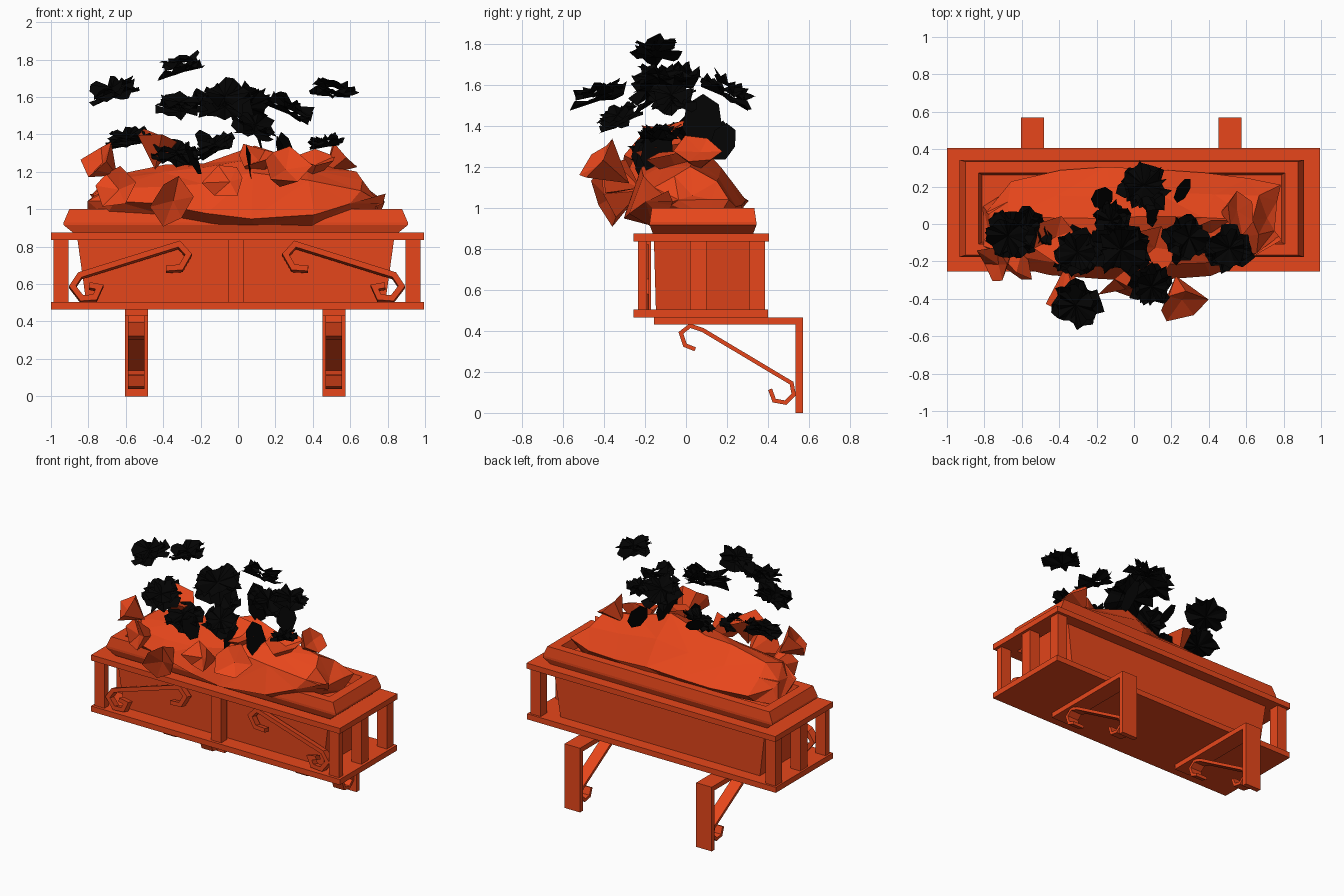
import bpy, bmesh, math, random
from mathutils import Vector, Matrix

random.seed(7)
if "Cube" in bpy.data.objects:
    bpy.data.objects.remove(bpy.data.objects["Cube"])


def material(name, rgb):
    m = bpy.data.materials.new(name)
    m.use_nodes = True
    m.diffuse_color = (*rgb, 1)
    bsdf = next(n for n in m.node_tree.nodes if n.type == 'BSDF_PRINCIPLED')
    bsdf.inputs["Base Color"].default_value = (*rgb, 1)
    return m


ORANGE = material("burnt_orange", (0.8, 0.062, 0.011))
BLACK = material("soft_black", (0.001, 0.001, 0.001))


def finish(bm, name, mat=ORANGE):
    bmesh.ops.recalc_face_normals(bm, faces=bm.faces)
    me = bpy.data.meshes.new(name)
    bm.to_mesh(me)
    bm.free()
    me.materials.append(mat)
    ob = bpy.data.objects.new(name, me)
    bpy.context.collection.objects.link(ob)
    return ob


def box(name, x0, x1, y0, y1, z0, z1):
    bm = bmesh.new()
    size = Matrix.Diagonal((x1 - x0, y1 - y0, z1 - z0, 1))
    centre = Matrix.Translation(((x0 + x1) / 2, (y0 + y1) / 2, (z0 + z1) / 2))
    bmesh.ops.create_cube(bm, size=1, matrix=centre @ size)
    return finish(bm, name)


def loft(bm, rings):
    """Skin a list of equal closed rings of points and cap both ends."""
    rings = [[bm.verts.new(p) for p in ring] for ring in rings]
    n = len(rings[0])
    for r, s in zip(rings, rings[1:]):
        for k in range(n):
            bm.faces.new((r[k], r[(k + 1) % n], s[(k + 1) % n], s[k]))
    bm.faces.new(rings[0])
    bm.faces.new(rings[-1])


def ribbon(name, path, thick, place):
    """Flat bar following a 2D path; place(a, b, side) maps it to space."""
    bm = bmesh.new()
    pts = [Vector(p) for p in path]
    rings = []
    for i, p in enumerate(pts):
        before = (p - pts[i - 1]).normalized() if i else None
        after = (pts[i + 1] - p).normalized() if i + 1 < len(pts) else before
        before = before or after
        t = (before + after).normalized()
        n = Vector((-t.y, t.x)) * thick / 2 / max(0.6, t.dot(after))
        a, b = p + n, p - n
        rings.append([place(q.x, q.y, s) for q, s in ((a, 0), (b, 0), (b, 1), (a, 1))])
    loft(bm, rings)
    return finish(bm, name)


# Stand: solid tray, open top rail and posts
box("tray", -1, 0.995, -0.255, 0.4, 0.465, 0.505)
for name, y0, y1 in (("front", -0.255, -0.17), ("back", 0.31, 0.405)):
    box(name + "_top_rail", -1, 0.995, y0, y1, 0.835, 0.875)
for side, x0, x1, rail0, rail1 in (("right", -0.987, -0.907, -1, -0.87),
                                   ("left", 0.896, 0.976, 0.86, 0.995)):
    box(side + "_top_rail", rail0, rail1, -0.17, 0.31, 0.835, 0.875)
    for pos, y0, y1 in (("front", -0.235, -0.19), ("middle", 0.02, 0.1),
                        ("back", 0.31, 0.385)):
        box(f"{side}_{pos}_post", x0, x1, y0, y1, 0.505, 0.835)
box("front_centre_post", -0.05, 0.03, -0.235, -0.17, 0.505, 0.835)

# Planter trough: rectangular loft, outside up then down inside
bm = bmesh.new()
profile = ((0.8, 0.23, 0.505), (0.85, 0.24, 0.865), (0.87, 0.245, 0.875),
           (0.92, 0.26, 0.915), (0.92, 0.26, 0.93), (0.89, 0.25, 1.0),
           (0.82, 0.19, 1.0), (0.8, 0.18, 0.93))
loft(bm, [[(-0.012 + sx * hx, 0.083 + sy * hy, z)
           for sx, sy in ((-1, -1), (1, -1), (1, 1), (-1, 1))] for hx, hy, z in profile])
finish(bm, "planter_trough")

# Front scrolls, mirrored across the centre
scroll = [(-0.38, 0.685), (-0.3, 0.69), (-0.26, 0.76), (-0.31, 0.815), (-0.84, 0.65),
          (-0.88, 0.59), (-0.83, 0.525), (-0.76, 0.53), (-0.735, 0.585), (-0.79, 0.595)]
for side, m in (("right", 1), ("left", -1)):
    ribbon(side + "_front_scroll", scroll, 0.03,
           lambda a, b, s: (-0.005 + m * a, -0.23 + 0.05 * s, b - 0.012 * s))

# Wall brackets with scrolled braces
brace = [(0.045, 0.31), (-0.005, 0.33), (-0.025, 0.39), (0.02, 0.425), (0.08, 0.405),
         (0.515, 0.145), (0.525, 0.09), (0.485, 0.05), (0.43, 0.06), (0.41, 0.115)]
for side, x in (("right", -0.543), ("left", 0.513)):
    box(side + "_bracket_wall_plate", x - 0.062, x + 0.062, 0.535, 0.57, 0, 0.465)
    box(side + "_bracket_arm", x - 0.062, x + 0.062, -0.155, 0.535, 0.43, 0.465)
    ribbon(side + "_bracket_scroll", brace, 0.02,
           lambda a, b, s: (x - 0.044 + 0.088 * s, a, b))

# Crumpled foliage mound: sections along x as (x, low z, top z, front y, back y)
bm = bmesh.new()
sections = ((-0.77, 0.98, 1.1, -0.12, 0.1), (-0.68, 0.97, 1.19, -0.21, 0.22),
            (-0.42, 0.95, 1.23, -0.27, 0.27), (-0.15, 0.9, 1.25, -0.29, 0.29),
            (0.1, 0.89, 1.32, -0.29, 0.31), (0.4, 0.92, 1.27, -0.26, 0.28),
            (0.63, 0.97, 1.2, -0.19, 0.25), (0.75, 1.0, 1.07, -0.1, 0.19))
rings = []
for x, low, top, yf, yb in sections:
    rise = top - 1.0
    ring = [(yf * 0.6, low), (yf, low + 0.07), (yf * 0.75, 1 + 0.6 * rise), (yf * 0.3, 1 + 0.85 * rise),
            (0.04, top), (yb * 0.55, 1 + 0.6 * rise), (yb, 1.02), (yb * 0.8, 0.94)]
    wobble = lambda d: random.uniform(-d, d)
    rings.append([(x + wobble(0.04), y + wobble(0.02), z + wobble(0.022)) for y, z in ring])
loft(bm, rings)
bmesh.ops.triangulate(bm, faces=bm.faces)
finish(bm, "foliage_mound")


def leaf_cup(name, centre, aim, r):
    """Faceted open leaf cluster: pointed base, jagged rim, sunken middle."""
    bm = bmesh.new()
    rot = Vector(aim).to_track_quat('Z', 'Y')
    put = lambda x, y, z: bm.verts.new(Vector(centre) + rot @ Vector((x, y, z)) * r)
    base, middle = put(0, 0, -1), put(0.1, 0, 0.15)
    rim = []
    for k in range(6):
        a = math.tau * k / 6 + random.uniform(-0.25, 0.25)
        d = random.uniform(0.75, 1.15)
        rim.append(put(d * math.cos(a), d * math.sin(a), random.uniform(0.1, 0.7)))
    for k in range(6):
        bm.faces.new((rim[k], rim[(k + 1) % 6], middle))
        bm.faces.new((rim[(k + 1) % 6], rim[k], base))
    finish(bm, name)


cups = [((-0.72, -0.2, 1.24), (-0.5, -0.4, 0.4), 0.11), ((-0.36, -0.35, 1.05), (0, -0.8, -0.2), 0.14),
        ((-0.64, -0.2, 1.1), (-0.5, -1, 0.3), 0.13), ((0.24, -0.39, 1.2), (0.1, -0.7, 0.5), 0.14),
        ((0.54, 0.06, 1.26), (0.6, 0, 0.6), 0.11), ((0.1, -0.12, 1.24), (0, -0.4, 1), 0.12),
        ((-0.42, -0.08, 1.33), (0.2, 0, 1), 0.12), ((-0.05, -0.33, 1.14), (-0.3, -1, 0.4), 0.12),
        ((0.4, -0.05, 1.22), (0.3, -0.3, 1), 0.12)]
for i, cup in enumerate(cups):
    leaf_cup(f"leaf_cluster_{i + 1}", *cup)


def blossom(name, centre, aim, r):
    """Ragged flower of three shallow layers of jagged petals."""
    bm = bmesh.new()
    rot = Vector(aim).to_track_quat('Z', 'Y')
    put = lambda x, y, z: bm.verts.new(Vector(centre) + rot @ Vector((x, y, z)) * r)
    for layer in range(3):
        size = 1 - 0.1 * layer
        heart = put(0, 0, 0.2 * layer - 0.3)
        n = 20
        rim = []
        for k in range(n):
            a = math.tau * k / n + 0.3 * layer
            d = size * random.uniform(0.72, 1.22)
            rim.append(put(d * math.cos(a), d * math.sin(a),
                           0.18 * layer + random.uniform(-0.4, 0.12)))
        for k in range(n):
            bm.faces.new((heart, rim[k], rim[(k + 1) % n]))
    finish(bm, name, BLACK)


flowers = [((-0.3, -0.15, 1.77), (-0.3, -0.1, 1), 0.125), ((-0.67, -0.06, 1.64), (-0.3, -0.2, 1), 0.13),
           ((-0.31, -0.43, 1.56), (-0.1, -0.3, 1), 0.13), ((-0.07, -0.13, 1.59), (0, -0.5, 1), 0.16),
           ((0.05, 0.2, 1.58), (0.1, 0.6, 1), 0.135), ((0.29, -0.07, 1.54), (0.5, 0, 1), 0.125),
           ((0.51, -0.13, 1.64), (0.1, 0, 1), 0.125), ((0.09, -0.33, 1.44), (0.3, -0.4, 1), 0.12),
           ((-0.58, -0.04, 1.38), (-0.2, -0.2, 1), 0.13), ((-0.12, 0.02, 1.34), (-0.4, -0.3, 0.8), 0.11),
           ((-0.33, -0.15, 1.3), (0, -0.4, 1), 0.13), ((0.47, -0.14, 1.36), (-0.2, 0, 1), 0.09)]
for i, f in enumerate(flowers):
    blossom(f"dark_blossom_{i + 1}", *f)

# Loose dark leaves standing among the foliage
for i, (centre, turn, tilt, w, h) in enumerate((
        ((0.07, -0.17, 1.22), 80, 12, 0.16, 0.26), ((0.26, 0.18, 1.32), 60, 20, 0.15, 0.2),
        ((0.1, 0.08, 1.42), 85, 15, 0.2, 0.28), ((-0.17, 0.14, 1.36), 40, 40, 0.13, 0.17),
        ((0.24, -0.14, 1.27), 75, 15, 0.17, 0.26), ((-0.24, -0.2, 1.27), 70, 25, 0.14, 0.2))):
    bm = bmesh.new()
    bmesh.ops.create_circle(bm, cap_ends=True, segments=7, radius=0.5)
    bm.transform(Matrix.Translation(centre) @ Matrix.Rotation(math.radians(turn), 4, 'Z')
                 @ Matrix.Rotation(math.radians(90 - tilt), 4, 'X')
                 @ Matrix.Diagonal((w, h, 1, 1)))
    finish(bm, f"dark_leaf_{i + 1}", BLACK)
